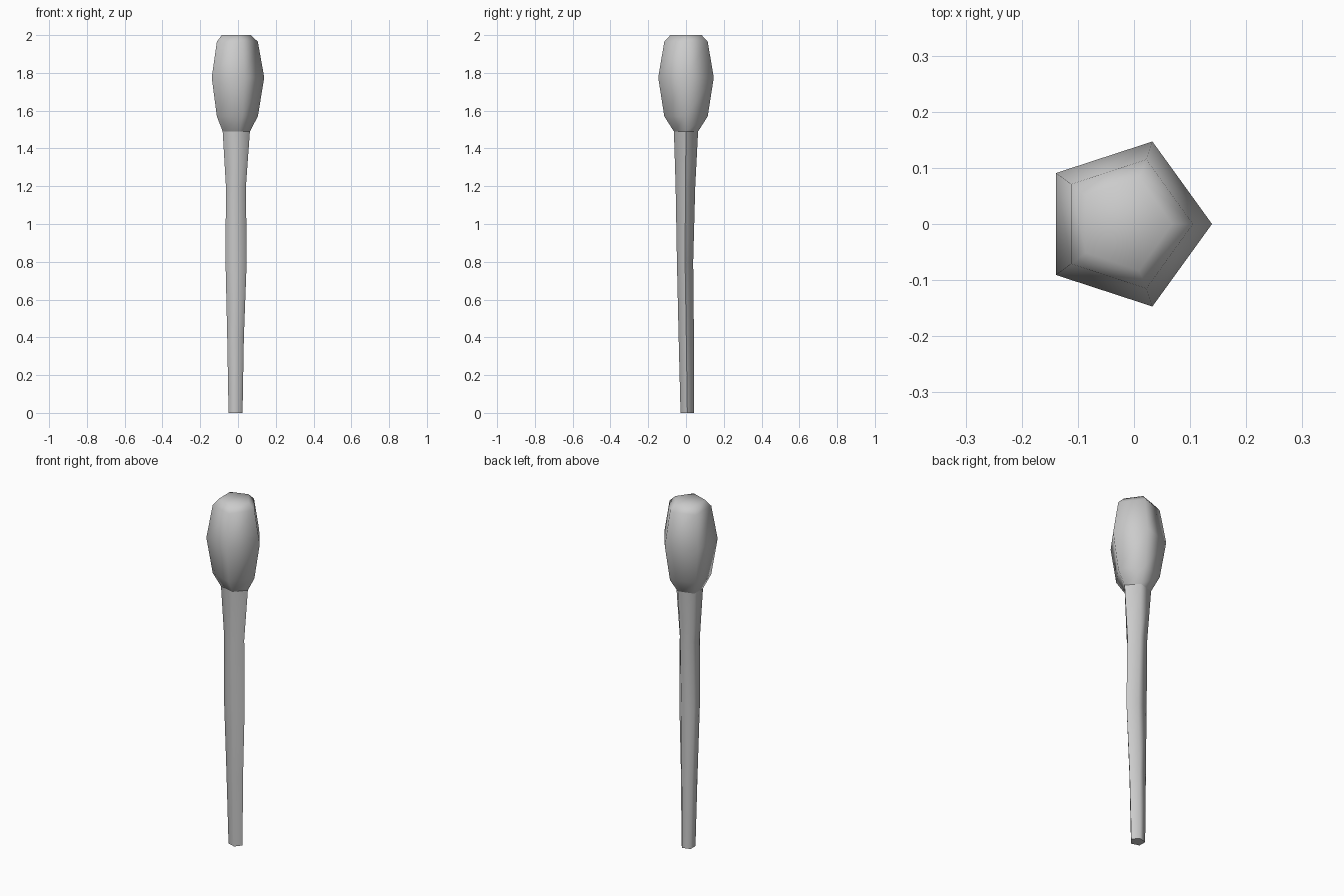
import bpy, bmesh, math

if "Cube" in bpy.data.objects:
    bpy.data.objects.remove(bpy.data.objects["Cube"])

SIDES = 5


def ring_points(z, x0, x1, y0, y1):
    """Pentagon with a corner towards +x, fitted to the given extents."""
    rx = (x1 - x0) / (1 + math.cos(math.pi / SIDES))
    ry = (y1 - y0) / (2 * math.sin(math.radians(72)))
    cx, cy = x1 - rx, (y0 + y1) / 2
    return [(cx + rx * math.cos(a), cy + ry * math.sin(a), z)
            for a in (i * math.tau / SIDES for i in range(SIDES))]


def loft(name, sections, cap_bottom=False, cap_top=False):
    bm = bmesh.new()
    rings = [[bm.verts.new(p) for p in ring_points(*s)] for s in sections]
    for low, high in zip(rings, rings[1:]):
        for i in range(SIDES):
            j = (i + 1) % SIDES
            bm.faces.new((low[i], low[j], high[j], high[i]))
    if cap_bottom:
        bm.faces.new(rings[0][::-1])
    if cap_top:
        bm.faces.new(rings[-1])
    mesh = bpy.data.meshes.new(name)
    bm.to_mesh(mesh)
    bm.free()
    obj = bpy.data.objects.new(name, mesh)
    bpy.context.collection.objects.link(obj)
    bpy.ops.object.select_all(action='DESELECT')
    obj.select_set(True)
    bpy.context.view_layer.objects.active = obj
    bpy.ops.object.shade_smooth_by_angle(angle=math.radians(75))
    return obj


# Where shaft and head meet
joint = (1.49, -0.081, 0.063, -0.064, 0.064)

# Slightly bent, tapering handle
loft("shaft", [
    (0.0, -0.050, 0.024, -0.029, 0.043),
    (0.4, -0.057, 0.031, -0.039, 0.042),
    (0.8, -0.066, 0.046, -0.048, 0.038),
    (1.2, -0.064, 0.042, -0.055, 0.049),
    joint,
], cap_bottom=True)

# Barrel-shaped padded head
loft("head", [
    joint,
    (1.57, -0.112, 0.105, -0.115, 0.115),
    (1.775, -0.139, 0.139, -0.147, 0.147),
    (1.965, -0.112, 0.105, -0.115, 0.115),
    (2.0, -0.086, 0.068, -0.083, 0.083),
], cap_top=True)
